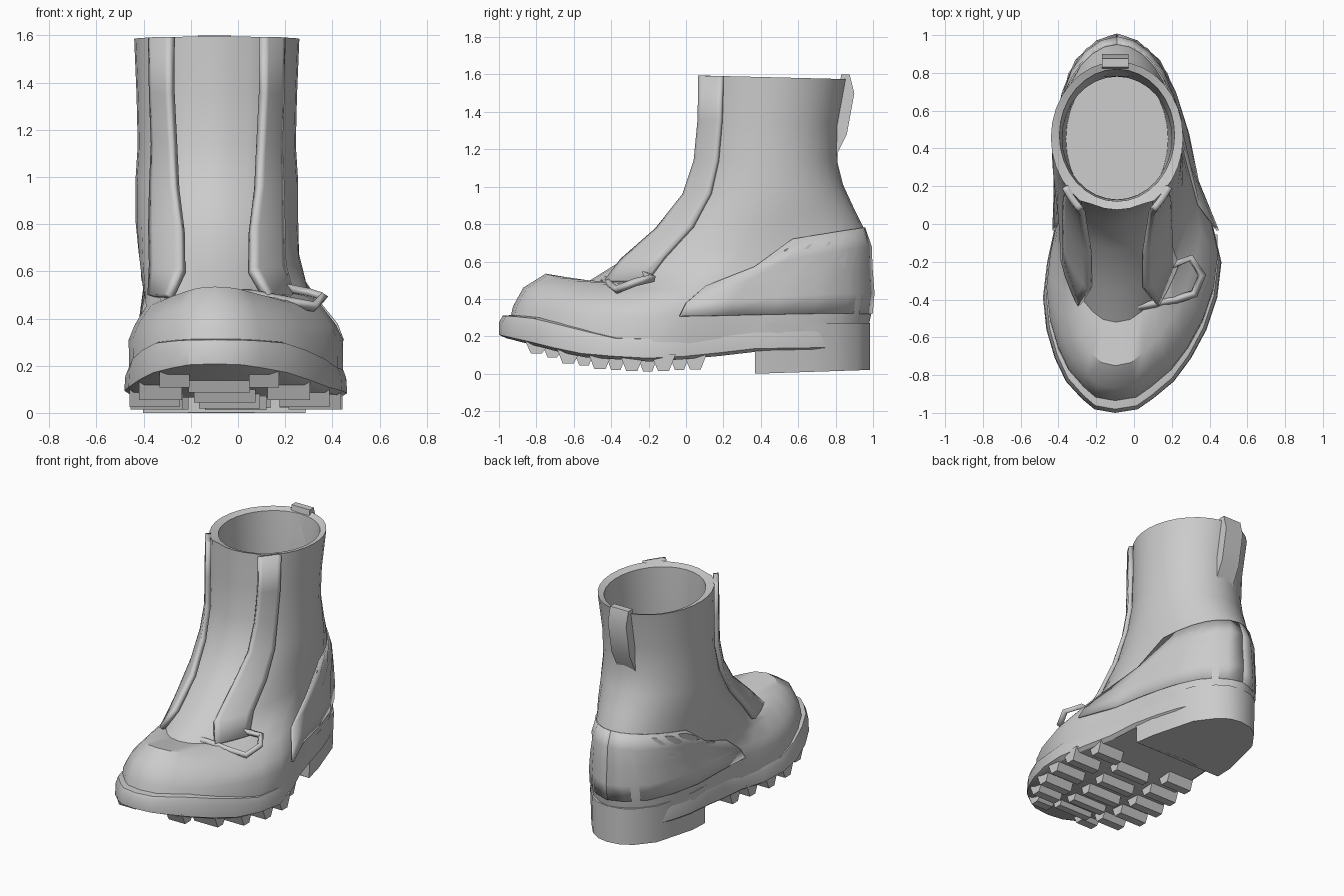
import bpy, bmesh, random
from math import sin, cos, pi
from mathutils import Vector

if "Cube" in bpy.data.objects:
    bpy.data.objects.remove(bpy.data.objects["Cube"])

random.seed(4)
N = 32

# Foot outline seen from above: y, left x, right x
FOOT = [(-1, -.14, -.06), (-.98, -.21, .02), (-.9, -.30, .13), (-.8, -.38, .24),
        (-.6, -.45, .36), (-.4, -.475, .43), (-.1, -.44, .465), (0, -.41, .41),
        (.2, -.42, .34), (.5, -.42, .28), (.8, -.35, .18), (.93, -.25, .07), (1, -.13, -.05)]
SOLE_TOP = [(-1, .31), (-.85, .30), (-.4, .19), (0, .18), (.3, .24), (1, .28)]
SOLE_LOW = [(-1, .19), (-.6, .09), (-.2, .065), (.1, .085), (.36, .115), (1, .12)]


def interp(table, t, col=1):
    if t <= table[0][0]:
        return table[0][col]
    for a, b in zip(table, table[1:]):
        if t <= b[0]:
            return a[col] + (b[col] - a[col]) * (t - a[0]) / (b[0] - a[0])
    return table[-1][col]


def make(name, verts, faces, angle=35):
    bm = bmesh.new()
    vs = [bm.verts.new(v) for v in verts]
    for f in faces:
        f = list(dict.fromkeys(f))
        if len(f) > 2:
            bm.faces.new([vs[i] for i in f])
    bmesh.ops.recalc_face_normals(bm, faces=bm.faces)
    me = bpy.data.meshes.new(name)
    bm.to_mesh(me)
    bm.free()
    ob = bpy.data.objects.new(name, me)
    bpy.context.collection.objects.link(ob)
    bpy.ops.object.select_all(action='DESELECT')
    ob.select_set(True)
    bpy.context.view_layer.objects.active = ob
    bpy.ops.object.shade_smooth_by_angle(angle=angle * pi / 180)
    return ob


def loft(name, rings, angle=35):
    """Closed rings joined by quads, capped across with left-right strips."""
    n = len(rings[0])
    faces = [(r*n + i, r*n + (i+1) % n, (r+1)*n + (i+1) % n, (r+1)*n + i)
             for r in range(len(rings) - 1) for i in range(n)]
    for base in (0, (len(rings) - 1) * n):
        faces += [(base + i, base + i + 1, base + n - i - 1, base + (n - i) % n)
                  for i in range(n // 2)]
    return make(name, [p for r in rings for p in r], faces, angle)


def prism(name, profile, x0, x1):
    """A y-z profile pulled along x."""
    n = len(profile)
    verts = [(x, y, z) for x in (x0, x1) for y, z in profile]
    faces = [(i, (i+1) % n, n + (i+1) % n, n + i) for i in range(n)]
    return make(name, verts, faces + [tuple(range(n)), tuple(range(n, 2*n))], 25)


# Upper rings: front y, back y, front z, back z, toe scale, ankle blend, half width, side drop
OUTER = [(-.95, .97, .25, .20, .96, 0, .35, 0),
         (-.925, .99, .36, .32, .97, 0, .35, .05),
         (-.87, 1.0, .46, .43, .89, .05, .35, .10),
         (-.75, .99, .535, .56, .72, .2, .345, .12),
         (-.52, .985, .495, .68, .70, .6, .34, .06),
         (-.36, .95, .595, .78, .85, .9, .335, .02),
         (-.16, .90, .76, .88, 1, 1, .345, 0),
         (-.02, .84, .95, 1.01, 1, 1, .345, 0),
         (.035, .81, 1.14, 1.13, 1, 1, .335, 0),
         (.05, .815, 1.36, 1.33, 1, 1, .34, 0),
         (.055, .86, 1.595, 1.575, 1, 1, .35, 0)]
INNER = [(.12, .82, 1.58, 1.56, 1, 1, .305, 0),
         (.13, .78, 1.2, 1.2, 1, 1, .29, 0),
         (.10, .79, .75, .75, 1, 1, .29, 0),
         (.08, .82, .40, .38, 1, 1, .27, 0)]


def on_ring(ring, th):
    yf, yb, zf, zb, s, b, w, drop = ring
    v = (1 - cos(th)) / 2
    left, right = interp(FOOT, 2*v - 1), interp(FOOT, 2*v - 1, 2)
    mid = (left + right) / 2
    edge = right if sin(th) >= 0 else left
    foot = mid + (edge - mid) * (s + (1 - s) * v)
    if abs(sin(th)) < 1e-6:
        foot = mid
    x = foot * (1 - b) + (-.09 + w * sin(th)) * b
    z = zf + (zb - zf) * v - drop * sin(th)**2 * (1 - v) * 1.3
    return Vector((x, yf + (yb - yf) * v, z))


# Boot upper with recessed tongue strip and hollow shaft; its lowest ring sits in the sole
rings = []
for k, ring in enumerate(OUTER + INNER):
    pts = []
    for i in range(N):
        th = 2 * pi * i / N
        p = on_ring(ring, th)
        if k == 0:
            p.z = interp(SOLE_TOP, p.y) - .06
        if 6 <= k < len(OUTER) and min(th, 2*pi - th) < .5:
            p.y += .02
        pts.append(p)
    rings.append(pts)
loft("boot_upper", rings, 40)


# Raised panels that follow the upper's surface
def panel(name, ks, spans, thick, forward=0):
    verts, faces, m = [], [], 7
    for k, (a, b) in zip(ks, spans):
        verts += [on_ring(OUTER[k], a + (b - a) * j / (m - 1)) - Vector((0, forward * (1 - j / (m - 1)), 0))
                  for j in range(m)]
    for r in range(len(ks) - 1):
        faces += [(r*m + j, r*m + j + 1, (r+1)*m + j + 1, (r+1)*m + j) for j in range(m - 1)]
    ob = make(name, verts, faces)
    center = Vector((-.09, .4, .6))
    if sum((f.center - center).dot(f.normal) for f in ob.data.polygons) < 0:
        ob.data.flip_normals()
    mod = ob.modifiers.new("thickness", 'SOLIDIFY')
    mod.thickness = thick
    mod.offset = .4
    return ob


lace_rows = range(4, 11)
widths = [(.6, .95), (.42, .9), (.42, .9), (.5, .88), (.55, .88), (.58, .9), (.56, .88)]
panel("lace_facing_right", lace_rows, widths, .035, .035)
panel("lace_facing_left", lace_rows, [(-a, -b) for a, b in widths], .035, .035)
for name, s in (("right", 1), ("left", -1)):
    panel("heel_counter_" + name, range(1, 6),
          [(s * (1.5 + d), s * pi) for d in (0, 0, .05, .25, .5)], .012)

# Pull tab at the back of the collar
prism("pull_tab", [(.78, 1.12), (.86, 1.28), (.90, 1.5), (.875, 1.6), (.83, 1.6), (.78, 1.3)], -.17, -.03)


# Sole slab with toe spring
def sole_ring(scale, mix):
    pts = []
    for i in range(N):
        th = 2 * pi * i / N
        y = -.01 - .99 * cos(th)
        left, right = interp(FOOT, -cos(th)), interp(FOOT, -cos(th), 2)
        mid = (left + right) / 2
        x = mid if i % (N // 2) == 0 else mid + ((right if i < N/2 else left) - mid) * scale
        lo, hi = interp(SOLE_LOW, y), interp(SOLE_TOP, y)
        pts.append((x, -.01 + (y + .01) * min(scale, 1), lo + (hi - lo) * mix))
    return pts


loft("sole", [sole_ring(.96, 0), sole_ring(1.02, .15), sole_ring(1.01, .7),
              sole_ring(.98, 1), sole_ring(.9, 1.05)], 30)

# Heel block, narrowing slightly towards the ground
heel_y = [.37, .5, .65, .8, .92, .97]
heel = []
mid = -.08
for z, s in ((0, .95), (.1, .96), (.27, .99)):
    lift = [(.02 * (y - .37) / .6 if z == 0 else 0) for y in heel_y]
    right = [(mid + (interp(FOOT, y, 2) - mid) * s, y, z + h) for y, h in zip(heel_y, lift)]
    left = [(mid + (interp(FOOT, y) - mid) * s, y, z + h) for y, h in zip(heel_y, lift)]
    heel.append([(mid, .40, z)] + right + [(mid, .985, z + lift[-1])] + left[::-1])
loft("heel_block", heel, 30)


# Tapered tread lugs around the rim and down the middle
def lug(name, xa, xb, y, half, depth):
    verts = []
    for top in (1, 0):
        h = half if top else half * .45
        for x, dy in ((xa, -h), (xb, -h), (xb, h), (xa, h)):
            z = interp(SOLE_LOW, y + dy) + .03 if top else max(.012, interp(SOLE_LOW, y) - depth)
            verts.append((x, y + dy, z))
    make(name, verts, [(0, 1, 2, 3), (4, 5, 6, 7), (0, 1, 5, 4),
                       (1, 2, 6, 5), (2, 3, 7, 6), (3, 0, 4, 7)], 20)


for i in range(6):
    y = -.80 + i * .17
    l = max(interp(FOOT, y - .06), interp(FOOT, y + .06))
    r = min(interp(FOOT, y - .06, 2), interp(FOOT, y + .06, 2))
    depth = min(.055, .03 + .012 * i) + .008 * random.random()
    mid = (l + r) / 2
    lug(f"tread_lug_right_{i}", mid + (r - mid) * .5, r, y, .065, depth)
    lug(f"tread_lug_left_{i}", mid + (l - mid) * .5, l, y, .065, depth)
    if i < 5:
        lug(f"tread_bar_{i}", mid - .13, mid + .13, y + .085, .055, depth)

# Loose lace lying on the right of the instep
cu = bpy.data.curves.new("lace_loop", 'CURVE')
cu.dimensions = '3D'
cu.bevel_depth = .022
cu.bevel_resolution = 0
sp = cu.splines.new('POLY')
path = [(-.12, -.46, .50), (.06, -.43, .50), (.22, -.40, .47), (.32, -.37, .45),
        (.36, -.27, .49), (.30, -.18, .51), (.2, -.22, .53)]
sp.points.add(len(path) - 1)
for p, co in zip(sp.points, path):
    p.co = (*co, 1)
cu.use_fill_caps = True
bpy.context.collection.objects.link(bpy.data.objects.new("lace_loop", cu))
